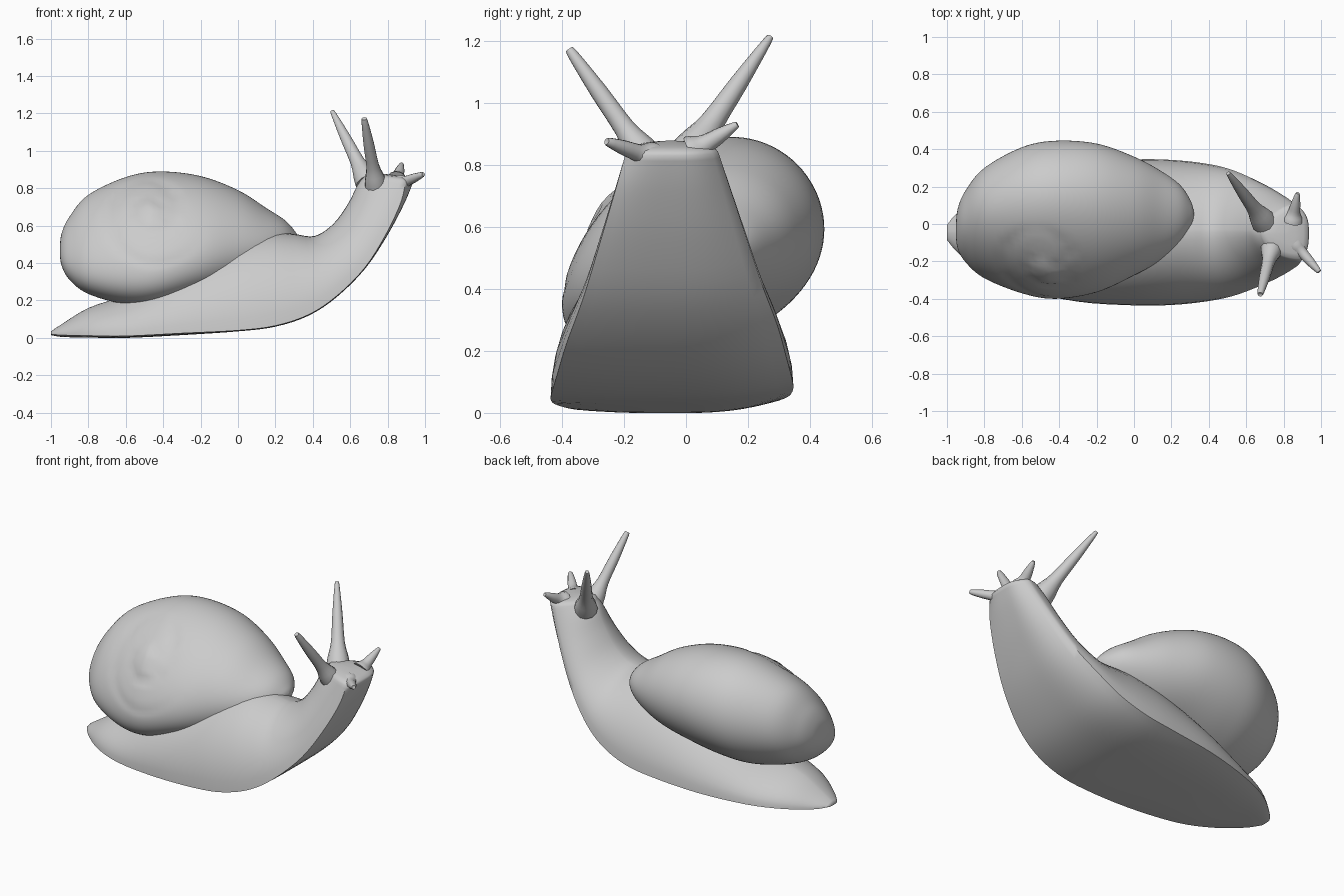
import bpy, math
from mathutils import Vector

cube = bpy.data.objects.get("Cube")
if cube:
    bpy.data.objects.remove(cube, do_unlink=True)

grey = bpy.data.materials.new("soft grey")
grey.use_nodes = True
grey.diffuse_color = (0.6, 0.6, 0.6, 1)
bsdf = grey.node_tree.nodes["Principled BSDF"]
bsdf.inputs["Base Color"].default_value = (0.6, 0.6, 0.6, 1)
bsdf.inputs["Roughness"].default_value = 0.6


def refine(stations, steps):
    """Catmull-Rom interpolation through rows of values."""
    rows = []
    last = len(stations) - 1
    for i in range(last):
        quad = [stations[min(max(i + k, 0), last)] for k in (-1, 0, 1, 2)]
        for s in range(steps):
            t = s / steps
            rows.append([0.5 * (2 * b + (c - a) * t + (2*a - 5*b + 4*c - d) * t**2
                                + (3*b - a - 3*c + d) * t**3)
                         for a, b, c, d in zip(*quad)])
    return rows + [list(stations[-1])]


def loft(name, rings):
    """Skin a list of equal rings and cap both ends."""
    n = len(rings[0])
    verts = [p for ring in rings for p in ring]
    faces = [(r*n + i, r*n + (i+1) % n, (r+1)*n + (i+1) % n, (r+1)*n + i)
             for r in range(len(rings) - 1) for i in range(n)]
    faces.append(tuple(reversed(range(n))))
    faces.append(tuple(range(len(verts) - n, len(verts))))
    mesh = bpy.data.meshes.new(name)
    mesh.from_pydata(verts, [], faces)
    mesh.materials.append(grey)
    obj = bpy.data.objects.new(name, mesh)
    bpy.context.collection.objects.link(obj)
    bpy.ops.object.select_all(action='DESELECT')
    obj.select_set(True)
    bpy.context.view_layer.objects.active = obj
    # consistent outward normals
    bpy.ops.object.mode_set(mode='EDIT')
    bpy.ops.mesh.select_all(action='SELECT')
    bpy.ops.mesh.normals_make_consistent(inside=False)
    bpy.ops.object.mode_set(mode='OBJECT')
    bpy.ops.object.shade_smooth_by_angle(angle=math.radians(60))


# Body and foot: sole x, sole z, back x, back z, half width,
# edge rounding on the right and on the left
body_stations = [
    (-1.0, .015, -1.0, .035, .04, .005, .005), (-.94, .005, -.94, .075, .11, .01, .01),
    (-.8, .002, -.8, .16, .22, .01, .02), (-.6, 0, -.6, .235, .305, .01, .03),
    (-.3, .015, -.35, .39, .37, .01, .035), (0, .035, -.05, .525, .39, .005, .04),
    (.2, .06, .15, .565, .388, .005, .045), (.38, .12, .3, .555, .37, .005, .055),
    (.53, .22, .41, .545, .34, .005, .065), (.68, .37, .51, .61, .285, .005, .07),
    (.8, .55, .59, .72, .23, .01, .07), (.89, .72, .64, .82, .18, .02, .07),
    (.935, .83, .675, .86, .15, .04, .07)]
body_rings = []
for sx, sz, dx, dz, w, right_edge, left_edge in refine(body_stations, 4):
    sole, back = Vector((sx, -.045, sz)), Vector((dx, -.045, dz))
    up = (back - sole).normalized()
    ring = []
    for i in range(25):
        a = math.pi * i / 24
        c, s = math.cos(a), math.sin(a)
        # left flank leans in more than the right one
        y = c ** 1.4 if c > 0 else -abs(c) ** 1.1
        edge = left_edge if c > 0 else right_edge
        ring.append((sole + up * edge).lerp(back, s) + Vector((0, w * y, 0)))
    # gently rounded underside
    for i in range(1, 16):
        s = i / 8 - 1
        edge = left_edge if s > 0 else right_edge
        ring.append(sole + up * edge * abs(s) ** 3 + Vector((0, w * s, 0)))
    body_rings.append(ring)
# softly domed crown of the head
rim = body_rings[-1]
crown = sum(rim, Vector()) / len(rim)
for scale, lift in ((.94, .012), (.75, .022), (.4, .028), (.02, .03)):
    body_rings.append([crown + (p - crown) * scale + Vector((0, 0, lift)) for p in rim])
loft("body", body_rings)

# Shell: x, low y, high y, low z, high z, forward sag of the right side
shell_stations = [
    (-.953, -.05, -.02, .455, .48, .2), (-.943, -.13, .08, .385, .56, .2),
    (-.9, -.205, .18, .31, .65, .2), (-.8, -.29, .3, .235, .765, .2),
    (-.6, -.37, .41, .18, .86, .2), (-.42, -.4, .445, .185, .89, .2),
    (-.2, -.365, .43, .235, .865, .15), (0, -.275, .36, .285, .79, .08),
    (.15, -.19, .28, .35, .695, .04), (.25, -.1, .205, .42, .63, 0),
    (.305, -.015, .12, .485, .57, 0), (.32, .045, .06, .525, .54, 0)]
spire_x, spire_z = -.47, .67


def whorl(p):
    """Press a spiral seam into the front of the shell and raise the tip."""
    dx, dz = p.x - spire_x, p.z - spire_z
    r = max(math.hypot(dx, dz), .01)
    if p.y > 0 or r > .32:
        return p
    turn = math.log(r / .22) / math.log(2.4) - math.atan2(dz, dx) / math.tau
    seam = math.exp(-((turn % 1 - .5) / .1) ** 2)
    fade = min(1, (.32 - r) / .1, r / .06, -p.y / .1)
    tip = .025 * math.exp(-(r / .08) ** 2)
    return p + Vector((0, -.75, .65)) * (tip - .012 * seam * fade)


shell_rings = []
for x, y0, y1, z0, z1, sag in refine(shell_stations, 6):
    ring = []
    for i in range(96):
        a = math.tau * i / 96
        lean = .15 + sag * (1 - math.cos(a))
        ring.append(whorl(Vector((x, (y0 + y1) / 2 + (y1 - y0) / 2 * math.cos(a),
                                  (z0 + z1) / 2 + (z1 - z0) / 2 * math.sin(a + lean)))))
    shell_rings.append(ring)
loft("shell", shell_rings)


def tentacle(name, base, tip, thick, thin):
    """Tapered stalk, flared at its root and rounded at its tip."""
    base, tip = Vector(base), Vector(tip)
    turn = (tip - base).to_track_quat('Z', 'Y')
    profile = [(-.05, thick * 1.15), (.06, thick), (.25, thick * .66),
               (.6, (thick + 2 * thin) / 3), (.97, thin), (1, thin * .5)]
    rings = [[base.lerp(tip, t) + turn @ Vector((r * math.cos(math.tau * i / 12),
                                                 r * math.sin(math.tau * i / 12), 0))
              for i in range(12)] for t, r in refine(profile, 3)]
    loft(name, rings)


tentacle("left_eye_stalk", (.685, .025, .85), (.505, .27, 1.21), .06, .014)
tentacle("right_eye_stalk", (.735, -.14, .835), (.675, -.375, 1.17), .053, .017)
tentacle("right_feeler", (.87, -.12, .825), (.99, -.255, .875), .045, .014)
tentacle("left_feeler", (.85, .03, .845), (.875, .165, .93), .05, .012)
